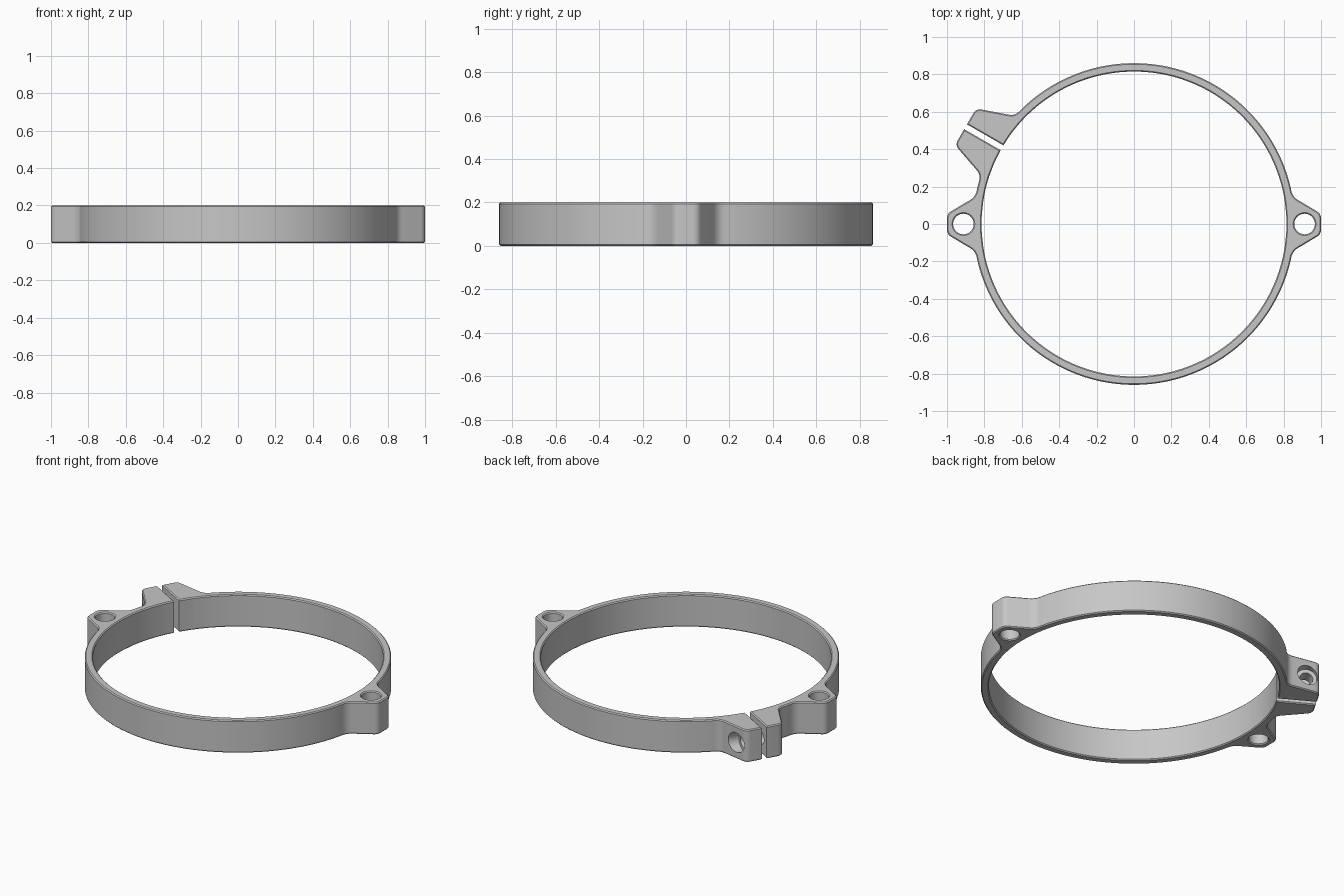
import bpy, bmesh
from math import sin, cos, asin, atan2, radians, degrees, pi
from mathutils import Vector

if "Cube" in bpy.data.objects:
    bpy.data.objects.remove(bpy.data.objects["Cube"], do_unlink=True)

HEIGHT, CHAMFER = 0.2, 0.006
OUTER, INNER = 0.86, 0.815
SLIT, SLIT_ANGLE, SCREW_U = 0.015, 150, 0.965

metal = bpy.data.materials.new("grey metal")
metal.use_nodes = True
GREY = (0.57, 0.57, 0.57, 1)
metal.diffuse_color = GREY
metal.node_tree.nodes["Principled BSDF"].inputs["Base Color"].default_value = GREY

# Half profiles: distance outward, distance sideways, corner rounding
LUG = [(1.04, SLIT, 0), (1.04, 0.113, 0.03), (0.841, 0.182, 0.035)]
EAR = [(1.0, 0.055, 0.025), (0.847, 0.146, 0.035)]


def local(angle, u, w):
    a = radians(angle)
    return Vector((u * cos(a) - w * sin(a), u * sin(a) + w * cos(a)))


def half(angle, profile, side):
    points = [(local(angle, u, side * w), r) for u, w, r in profile]
    return points if side > 0 else points[::-1]


def arc(start, end):
    n = max(1, round(abs(end - start) / 2))
    return [(local(start + (end - start) * i / n, OUTER, 0), 0) for i in range(n + 1)]


def rounded(corners, steps=6):
    """Round the marked corners of an open path."""
    out = []
    for i, (p, r) in enumerate(corners):
        if r == 0:
            out.append(p)
            continue
        a = corners[i - 1][0] - p
        b = corners[i + 1][0] - p
        a = p + a.normalized() * min(r, a.length * 0.9)
        b = p + b.normalized() * min(r, b.length * 0.9)
        for k in range(steps + 1):
            t = k / steps
            out.append(a * (1 - t) ** 2 + p * 2 * t * (1 - t) + b * t * t)
    return out


def inset(points, amount):
    out = []
    for i, p in enumerate(points):
        d1 = (p - points[i - 1]).normalized()
        d2 = (points[(i + 1) % len(points)] - p).normalized()
        n1, n2 = Vector((-d1.y, d1.x)), Vector((-d2.y, d2.x))
        out.append(p + (n1 + n2) * amount / (1 + n1.dot(n2)))
    return out


def loft(name, layers):
    """Solid through stacked loops, capped by strips joining opposite points."""
    bm = bmesh.new()
    rings = [[bm.verts.new(p) for p in layer] for layer in layers]
    n = len(rings[0])
    for low, high in zip(rings, rings[1:]):
        for i in range(n):
            j = (i + 1) % n
            bm.faces.new((low[i], low[j], high[j], high[i]))
    for i in range(n // 2 - 1):
        for cap in (rings[0], rings[-1]):
            bm.faces.new((cap[i], cap[i + 1], cap[n - 2 - i], cap[n - 1 - i]))
    bmesh.ops.recalc_face_normals(bm, faces=bm.faces)
    mesh = bpy.data.meshes.new(name)
    bm.to_mesh(mesh)
    bm.free()
    mesh.materials.append(metal)
    obj = bpy.data.objects.new(name, mesh)
    bpy.context.collection.objects.link(obj)
    return obj


def drill(origin, axis, side, profile):
    """Turned cutter: profile pairs are (distance along axis, radius)."""
    up = axis.cross(side)
    layers = []
    for d, r in profile:
        layers.append([origin + axis * d + (side * cos(t) + up * sin(t)) * r
                       for t in (2 * pi * i / 40 for i in range(40))])
    obj = loft("hole_cutter", layers)
    obj.hide_render = True
    return obj


# Outer path of the split ring, counterclockwise from the slit
corners = half(SLIT_ANGLE, LUG, 1) + arc(164.6, 167.6)
corners += half(180, EAR, -1) + half(180, EAR, 1) + arc(192.4, 347.6)
corners += half(360, EAR, -1) + half(360, EAR, 1) + arc(372.4, 495.4)
corners += half(SLIT_ANGLE + 360, LUG, -1)
outer = rounded(corners)

# Inner path: one bore point facing each outer point, ending at the slit walls
slit_in, slit_out = asin(SLIT / INNER), atan2(SLIT, LUG[0][0])
inner = []
for p in outer:
    turn = (atan2(p.y, p.x) - radians(SLIT_ANGLE)) % (2 * pi)
    turn = pi + (turn - pi) * (pi - slit_in) / (pi - slit_out)
    inner.append(local(SLIT_ANGLE + degrees(turn), INNER, 0))
outline = outer + inner[::-1]
small = inset(outline, CHAMFER)

clamp = loft("clamp_ring", [
    [p.to_3d() + Vector((0, 0, z)) for p in loop]
    for loop, z in ((small, 0), (outline, CHAMFER),
                    (outline, HEIGHT - CHAMFER), (small, HEIGHT))])

# Chamfered mounting holes in the two ears
X, Z = Vector((1, 0, 0)), Vector((0, 0, 1))
ear_hole = [(-0.01, 0.071), (0.006, 0.055), (HEIGHT - 0.006, 0.055), (HEIGHT + 0.01, 0.071)]
cutters = [drill(X * s * 0.912, Z, X, ear_hole) for s in (-1, 1)]

# Clamp screw hole, counterbored on the rear lug
screw_axis = -local(SLIT_ANGLE, 0, 1).to_3d()
origin = local(SLIT_ANGLE, SCREW_U, 0).to_3d() + Z * HEIGHT / 2
cutters.append(drill(origin, screw_axis, Z,
                     [(-0.3, 0.038), (0.095, 0.038), (0.095, 0.06), (0.3, 0.06)]))

bpy.ops.object.select_all(action="DESELECT")
clamp.select_set(True)
bpy.context.view_layer.objects.active = clamp
for cutter in cutters:
    mod = clamp.modifiers.new("hole", "BOOLEAN")
    mod.operation, mod.solver, mod.object = "DIFFERENCE", "EXACT", cutter
    bpy.ops.object.modifier_apply(modifier=mod.name)
    bpy.data.objects.remove(cutter, do_unlink=True)
bpy.ops.object.shade_smooth_by_angle(angle=radians(30))
